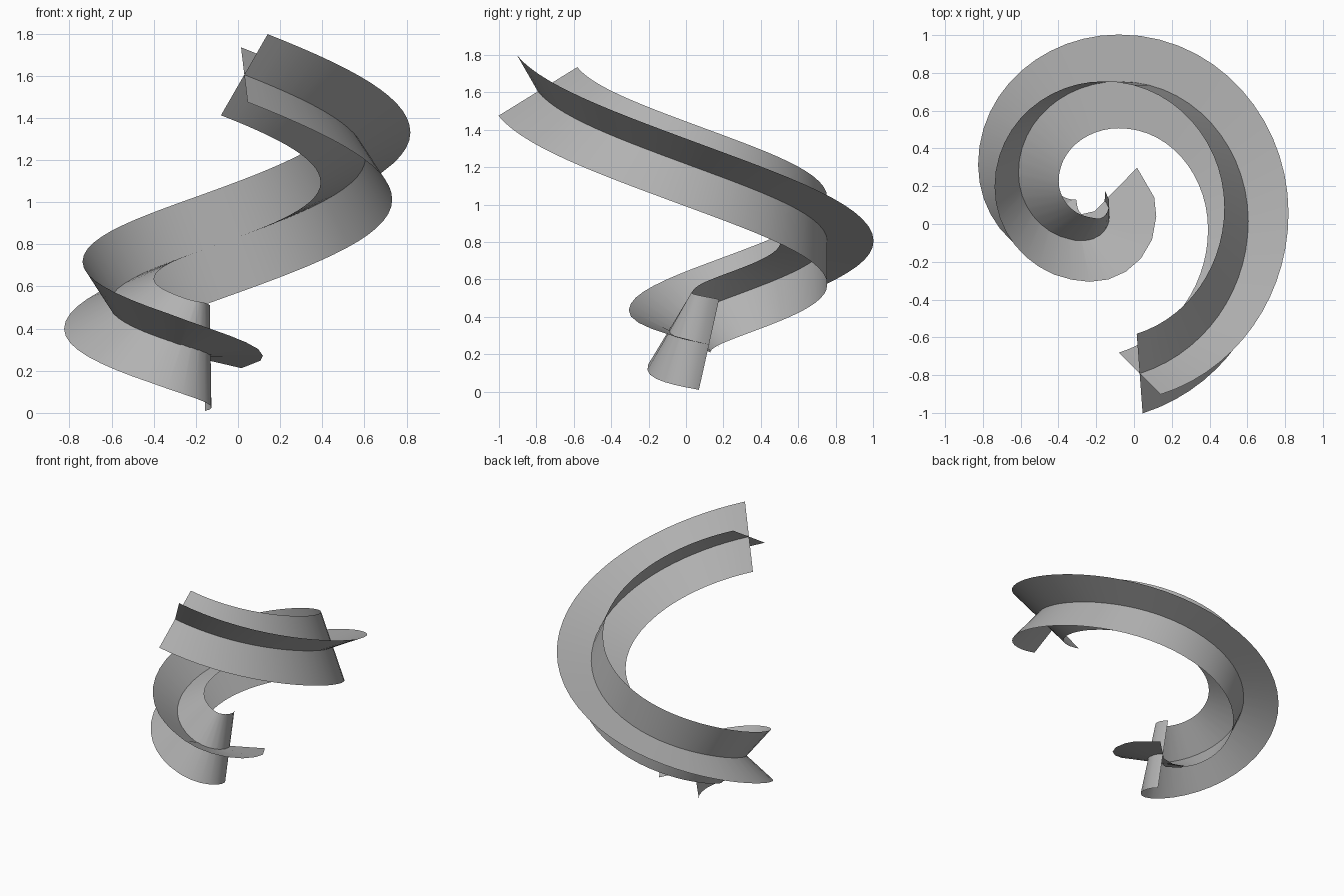
import bpy, math
from mathutils import Vector, Quaternion

if "Cube" in bpy.data.objects:
    bpy.data.objects.remove(bpy.data.objects["Cube"])

HALF = 0.248   # half width of each ribbon

# Spiral spine: position, heading in degrees, climb per unit, steps to next
knots = [
    ((-0.155, 0.123, 0.252), -43.0, 0.15, 2),
    ((-0.130, 0.040, 0.268), -90.0, 0.20, 5),
    ((-0.270, -0.088, 0.323), -180.0, 0.32, 9),
    ((-0.612, 0.270, 0.517), -270.0, 0.37, 12),
    ((-0.080, 0.755, 0.805), -360.0, 0.36, 14),
    ((0.605, 0.015, 1.212), -450.0, 0.37, 14),
    ((0.030, -0.792, 1.605), -522.4, 0.375, 0),
]

grey = bpy.data.materials.new("mid_grey")
grey.diffuse_color = (0.45, 0.45, 0.45, 1)
grey.use_nodes = True
grey.node_tree.nodes["Principled BSDF"].inputs["Base Color"].default_value = grey.diffuse_color


def direction(deg, climb):
    a = math.radians(deg)
    return Vector((math.cos(a), math.sin(a), climb))


# Sample the spine as arcs joined smoothly
points, tangents, back = [], [], 0
for i, (k0, k1) in enumerate(zip(knots, knots[1:])):
    p0, p3 = Vector(k0[0]), Vector(k1[0])
    turn = math.radians(k0[1] - k1[1])
    radius = (p3 - p0).xy.length / (2 * math.sin(turn / 2))
    h = 4 / 3 * math.tan(turn / 4) * radius
    p1 = p0 + direction(k0[1], k0[2]) * h
    p2 = p3 - direction(k1[1], k1[2]) * h
    if i == 4:
        back = len(points)
    n = k0[3]
    for s in range(n + (i == len(knots) - 2)):
        t = s / n
        u = 1 - t
        points.append(u**3 * p0 + 3*u*u*t * p1 + 3*u*t*t * p2 + t**3 * p3)
        d = u*u * (p1 - p0) + 2*u*t * (p2 - p1) + t*t * (p3 - p2)
        tangents.append(d.normalized())

# Twist-free cross frame, carried both ways from the back of the spiral
side = [None] * len(points)
side[back] = Vector((0, 1, 0))
for order in (range(back + 1, len(points)), range(back - 1, -1, -1)):
    prev = back
    for i in order:
        q = tangents[prev].rotation_difference(tangents[i])
        v = q @ side[prev]
        side[i] = (v - tangents[i] * v.dot(tangents[i])).normalized()
        prev = i

# Slight extra roll at the tight inner start
for i in range(8):
    side[i] = Quaternion(tangents[i], -math.radians(8 - i)) @ side[i]
other = [s.cross(t).normalized() for s, t in zip(side, tangents)]


def ribbon(name, across):
    verts = []
    for p, a in zip(points, across):
        verts += [p - a * HALF, p + a * HALF]
    faces = [(2*i, 2*i + 1, 2*i + 3, 2*i + 2) for i in range(len(points) - 1)]
    mesh = bpy.data.meshes.new(name)
    mesh.from_pydata(verts, [], faces)
    mesh.shade_smooth()
    mesh.materials.append(grey)
    ob = bpy.data.objects.new(name, mesh)
    bpy.context.collection.objects.link(ob)


# Two crossed ribbons along the spine
ribbon("flat_ribbon", side)
ribbon("upright_ribbon", other)
